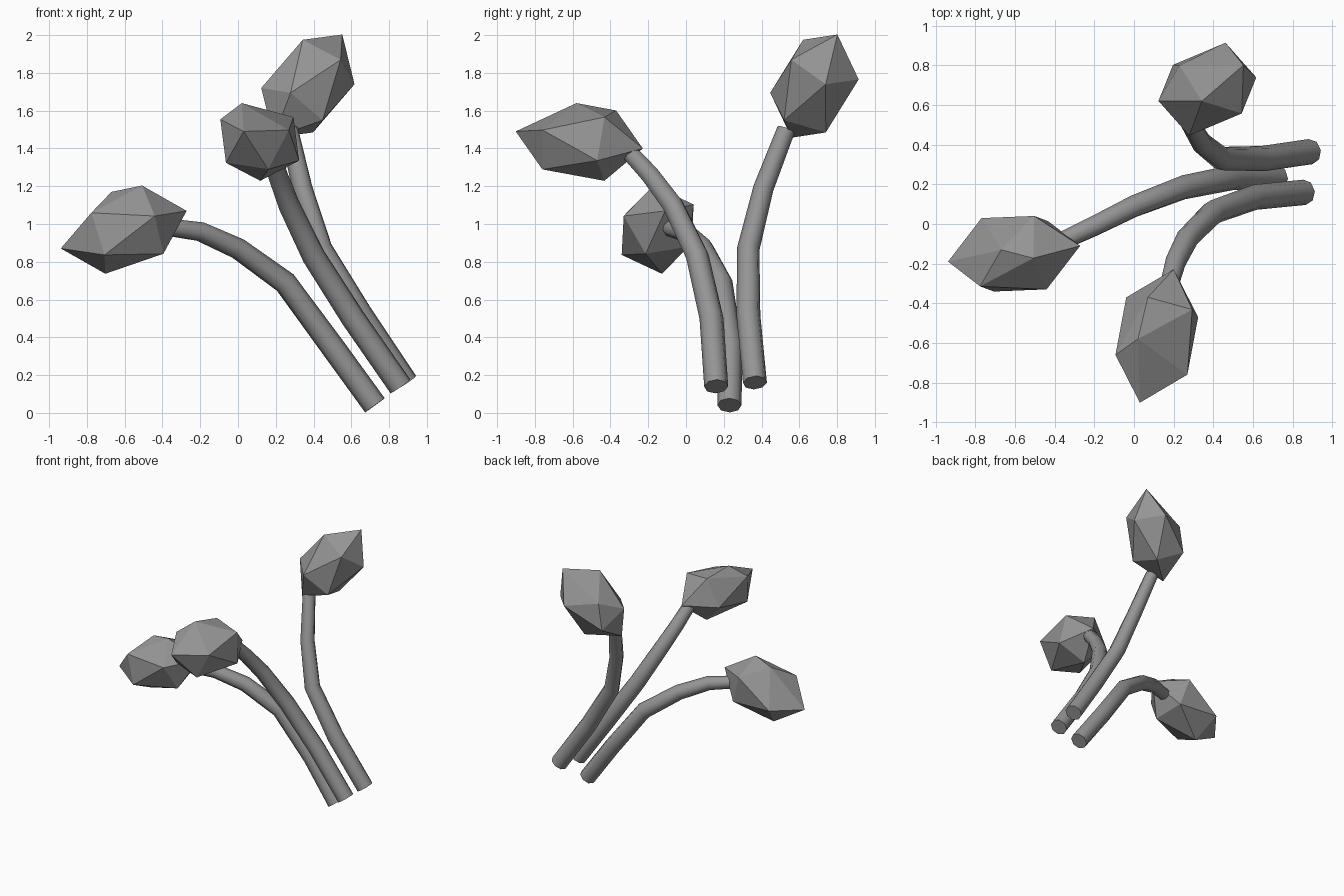
import bpy, bmesh
from math import cos, sin, pi
from mathutils import Vector

cube = bpy.data.objects.get("Cube")
if cube:
    bpy.data.objects.remove(cube, do_unlink=True)

grey = bpy.data.materials.new("plain grey")
grey.use_nodes = True
colour = (0.3, 0.3, 0.3, 1)
grey.diffuse_color = colour
grey.node_tree.nodes["Principled BSDF"].inputs["Base Color"].default_value = colour

STEM_RADIUS = 0.064
BUD_RADIUS = 0.2
BUD_HALF_LENGTH = 0.35


def make_stem(name, path):
    """Eight-sided tube that narrows toward the bud."""
    curve = bpy.data.curves.new(name, "CURVE")
    curve.dimensions = "3D"
    curve.bevel_depth = STEM_RADIUS
    curve.bevel_resolution = 2
    curve.use_fill_caps = True
    spline = curve.splines.new("POLY")
    spline.points.add(len(path) - 1)
    last = len(path) - 1
    for i, (point, co) in enumerate(zip(spline.points, path)):
        point.co = (*co, 1)
        point.radius = 1 - 0.35 * max(0, i / last - 0.3)
    curve.materials.append(grey)
    stem = bpy.data.objects.new(name, curve)
    bpy.context.collection.objects.link(stem)
    bpy.ops.object.select_all(action="DESELECT")
    stem.select_set(True)
    bpy.context.view_layer.objects.active = stem
    bpy.ops.object.convert(target="MESH")
    bpy.ops.object.shade_smooth_by_angle(angle=pi / 3)


def make_bud(name, base, tip, side, corner):
    """Stretched icosahedron with one corner of its upper ring pulled back."""
    base, tip = Vector(base), Vector(tip)
    centre = (base + tip) / 2
    axis = (tip - base).normalized()
    u = Vector(side)
    u = (u - axis * u.dot(axis)).normalized()
    v = axis.cross(u)
    bm = bmesh.new()
    for end in (1, -1):
        bm.verts.new(centre + axis * BUD_HALF_LENGTH * end)
    rings = []
    for end in (1, -1):
        for k in range(5):
            a = 2 * pi * k / 5
            offset = axis * BUD_HALF_LENGTH * 0.447 + (u * cos(a) + v * sin(a)) * BUD_RADIUS
            rings.append(bm.verts.new(centre + offset * end))
    bmesh.ops.convex_hull(bm, input=bm.verts[:])
    rings[0].co = corner
    bmesh.ops.recalc_face_normals(bm, faces=bm.faces[:])
    mesh = bpy.data.meshes.new(name)
    bm.to_mesh(mesh)
    bm.free()
    mesh.materials.append(grey)
    bpy.context.collection.objects.link(bpy.data.objects.new(name, mesh))


# Stems, from the cut end up to the bud
make_stem("front_stem", [(.86, .16, .14), (.61, .135, .5), (.4, .06, .83),
                         (.27, -.07, 1.1), (.21, -.19, 1.26), (.18, -.3, 1.38)])
make_stem("side_stem", [(.725, .23, .04), (.5, .235, .35), (.25, .185, .69),
                        (0, .09, .87), (-.2, -.01, .96), (-.35, -.08, .98)])
make_stem("back_stem", [(.89, .365, .16), (.65, .33, .52), (.44, .33, .87),
                        (.34, .41, 1.19), (.27, .53, 1.5)])

# Buds
make_bud("front_bud", (.2, -.23, 1.4), (.03, -.9, 1.49), (.175, .08, .98), (.02, -.58, 1.64))
make_bud("side_bud", (-.27, -.11, 1.07), (-.94, -.19, .87), (-.31, .41, .86), (-.67, -.13, 1.17))
make_bud("back_bud", (.19, .56, 1.46), (.55, .8, 2), (-.8, .53, .29), (.23, .8, 1.8))
